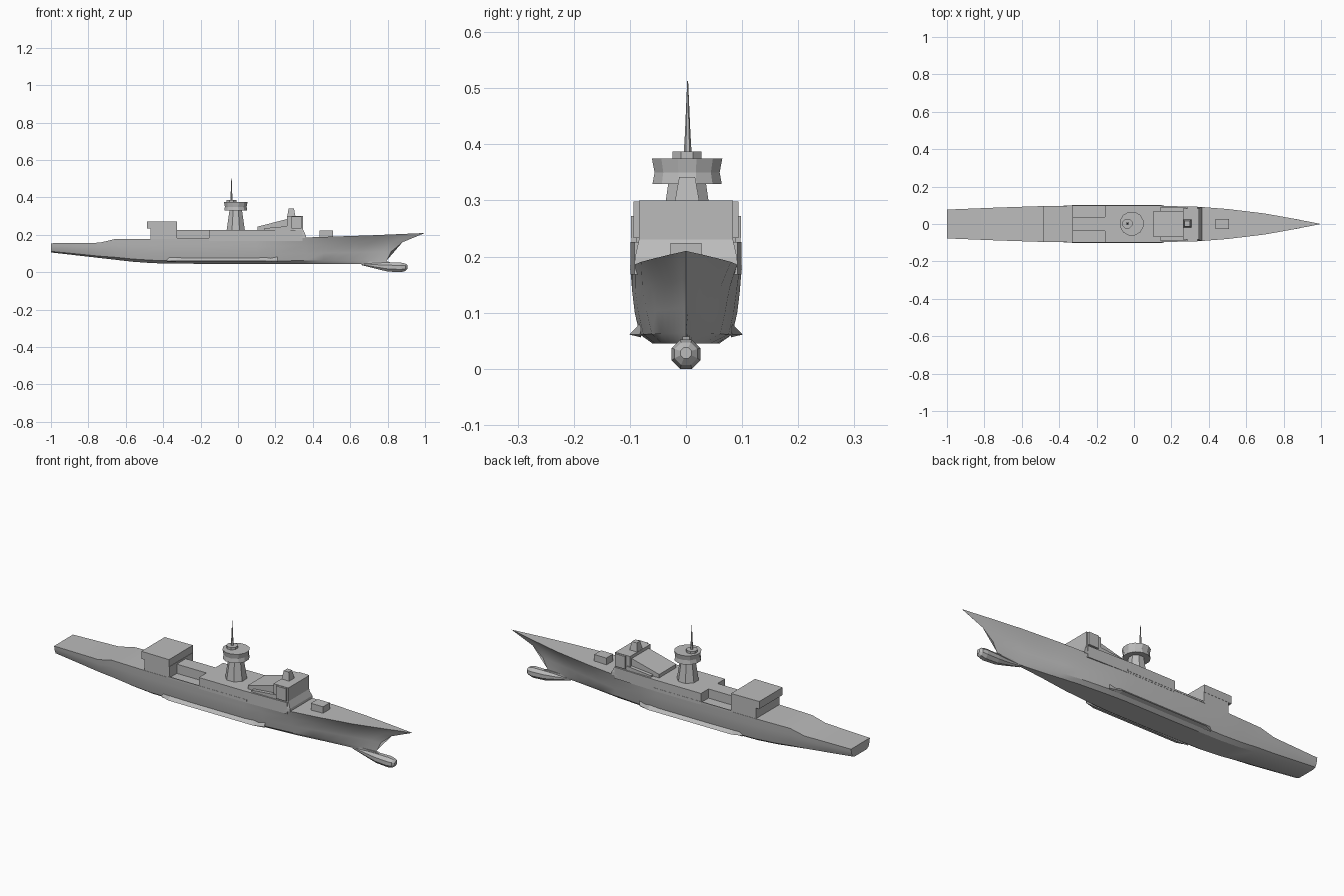
import bpy, bmesh, math
from mathutils import Vector

if "Cube" in bpy.data.objects:
    bpy.data.objects.remove(bpy.data.objects["Cube"])

grey = bpy.data.materials.new("naval_grey")
grey.use_nodes = True
colour = (0.5, 0.5, 0.5, 1)
grey.diffuse_color = colour
grey.node_tree.nodes["Principled BSDF"].inputs["Base Color"].default_value = colour


def finish(name, bm, smooth=None):
    bmesh.ops.remove_doubles(bm, verts=bm.verts, dist=0.0001)
    bmesh.ops.recalc_face_normals(bm, faces=bm.faces)
    mesh = bpy.data.meshes.new(name)
    bm.to_mesh(mesh)
    bm.free()
    mesh.materials.append(grey)
    obj = bpy.data.objects.new(name, mesh)
    bpy.context.collection.objects.link(obj)
    if smooth:
        bpy.ops.object.select_all(action='DESELECT')
        obj.select_set(True)
        bpy.context.view_layer.objects.active = obj
        bpy.ops.object.shade_smooth_by_angle(angle=math.radians(smooth))
    return obj


def loft(name, rings, smooth=None):
    """Skin a list of closed rings and cap both ends."""
    bm = bmesh.new()
    rows = [[bm.verts.new(p) for p in ring] for ring in rings]
    n = len(rows[0])
    for a, b in zip(rows, rows[1:]):
        for i in range(n):
            j = (i + 1) % n
            bm.faces.new((a[i], a[j], b[j], b[i]))
    bm.faces.new(rows[0])
    bm.faces.new(rows[-1])
    return finish(name, bm, smooth)


def side_profile(name, points, y0, y1):
    """Extrude an x-z outline across the ship."""
    return loft(name, [[(x, y, z) for x, z in points] for y in (y0, y1)])


def box(name, x0, x1, y0, y1, z0, z1):
    return side_profile(name, [(x0, z0), (x1, z0), (x1, z1), (x0, z1)], y0, y1)


def turned(name, x, y, profile, sides, smooth=None):
    """Stack of regular polygons given as radius, height."""
    step = 2 * math.pi / sides
    return loft(name, [[(x + r * math.cos((i + .5) * step), y + r * math.sin((i + .5) * step), z)
                        for i in range(sides)] for r, z in profile], smooth)


def lerp_table(table, x):
    for (x0, v0), (x1, v1) in zip(table, table[1:]):
        if x <= x1:
            return v0 + (v1 - v0) * (x - x0) / (x1 - x0)
    return table[-1][1]


# Hull: beam, sheer and keel lines
BEAM = [(-1, .077), (-.7, .089), (-.45, .097), (-.2, .099), (.1, .099), (.36, .091),
        (.5, .08), (.7, .056), (.85, .029), (1, 0)]
SHEER = [(-1, .157), (-.74, .16), (-.66, .179), (.2, .182), (.36, .188), (.7, .199), (1, .212)]
KEEL = [(-1, .108), (-.56, .058), (-.4, .047), (1, .047)]
LEVELS = [1, .7, .4, .12, 0]
MID = [1, .97, .92, .83, .6]
BOW = [1, .5, .3, .18, .06]
STEM = [1, .88, .82, .797, .785]


def hull_ring(x):
    zd, zk, w = lerp_table(SHEER, x), lerp_table(KEEL, x), lerp_table(BEAM, x)
    t = max(0, (x - .15) / .85)
    half = []
    for f, m, b, s in zip(LEVELS, MID, BOW, STEM):
        px = x if x < .36 else .36 + (x - .36) * (s - .36) / .64
        half.append((px, w * (m + (b - m) * t), zk + (zd - zk) * f))
    return half + [(px, -y, z) for px, y, z in reversed(half)]


stations = [-1, -.87, -.74, -.66, -.56, -.45, -.2, .1, .2, .36, .5, .6, .7, .78, .85, .93, .999]
loft("hull", [hull_ring(x) for x in stations], 30)


def deckhouse(name, xs, z0, z1, inset=0):
    """Block whose sides follow the hull beam."""
    def ring(x):
        w = lerp_table(BEAM, x) - inset
        return [(x, -w, z0), (x, w, z0), (x, w, z1), (x, -w, z1)]
    return loft(name, [ring(x) for x in xs])


# Superstructure with boat recesses on both sides
deckhouse("aft_deckhouse", [-.468, -.325], .17, .237, .001)
box("recess_spine", -.33, -.15, -.037, .037, .17, .228)
deckhouse("main_deckhouse", [-.155, .1, .345], .17, .228)
deckhouse("hangar", [-.487, -.327], .235, .274)

# Bridge: sloped roof aft, tall block forward, raked foot
side_profile("bridge_roof", [(.105, .225), (.28, .225), (.28, .291), (.105, .246)], -.07, .07)
side_profile("bridge_step", [(.14, .225), (.28, .225), (.28, .25), (.14, .237)], -.088, .088)
box("bridge", .262, .347, -.084, .084, .225, .302)
box("bridge_wings", .285, .34, -.094, .094, .235, .3)
loft("bridge_foot", [[(.3, -w, z), (x, -w, z), (x, w, z), (.3, w, z)]
                     for x, w, z in ((.364, .092, .185), (.362, .091, .2), (.347, .084, .232))])
turned("director", .285, .002, [(.031, .3), (.02, .344)], 4)

# Tower, radar drum and mast
turned("tower", -.012, .002, [(.053, .225), (.036, .335)], 8)
turned("radar_drum", -.012, .002, [(.064, .331), (.06, .352), (.065, .377)], 12)
turned("drum_cap", -.035, .002, [(.028, .375), (.028, .389)], 8)
turned("mast", -.035, .003, [(.007, .387), (.005, .42), (.0008, .515)], 6)

# Forward gun
box("gun_house", .437, .507, -.028, .028, .185, .226)

# Bulbous bow
bulb = [(.66, .004, .046, .006), (.74, .014, .036, .016), (.8, .022, .03, .024),
        (.87, .026, .028, .026), (.895, .021, .029, .02), (.905, .01, .03, .01)]
rings = []
for x, ry, zc, rz in bulb:
    angles = [(i + .5) * math.pi / 4 for i in range(8)]
    rings.append([(x, ry * 1.06 * math.cos(a), zc + rz * 1.08 * math.sin(a)) for a in angles])
loft("bow_bulb", rings)
side_profile("stem_fairing", [(.68, .04), (.86, .04), (.8, .06), (.7, .06)], -.006, .006)

# Bilge fins and side rubbing strips, mirrored
for side, label in ((1, "left"), (-1, "right")):
    loft("bilge_fin_" + label, [[(x, side * .08, .085), (x, side * y, .063), (x, side * .08, .058)]
                                for x, y in ((-.38, .082), (-.33, .101), (.15, .101), (.21, .082))])
    box("side_strip_" + label, -.33, .12, side * .095, side * .1, .178, .186)

# Settle the keel on the ground
bpy.context.view_layer.update()
parts = [o for o in bpy.context.scene.objects if o.type == 'MESH']
low = min((o.matrix_world @ Vector(c)).z for o in parts for c in o.bound_box)
for o in parts:
    o.location.z -= low
